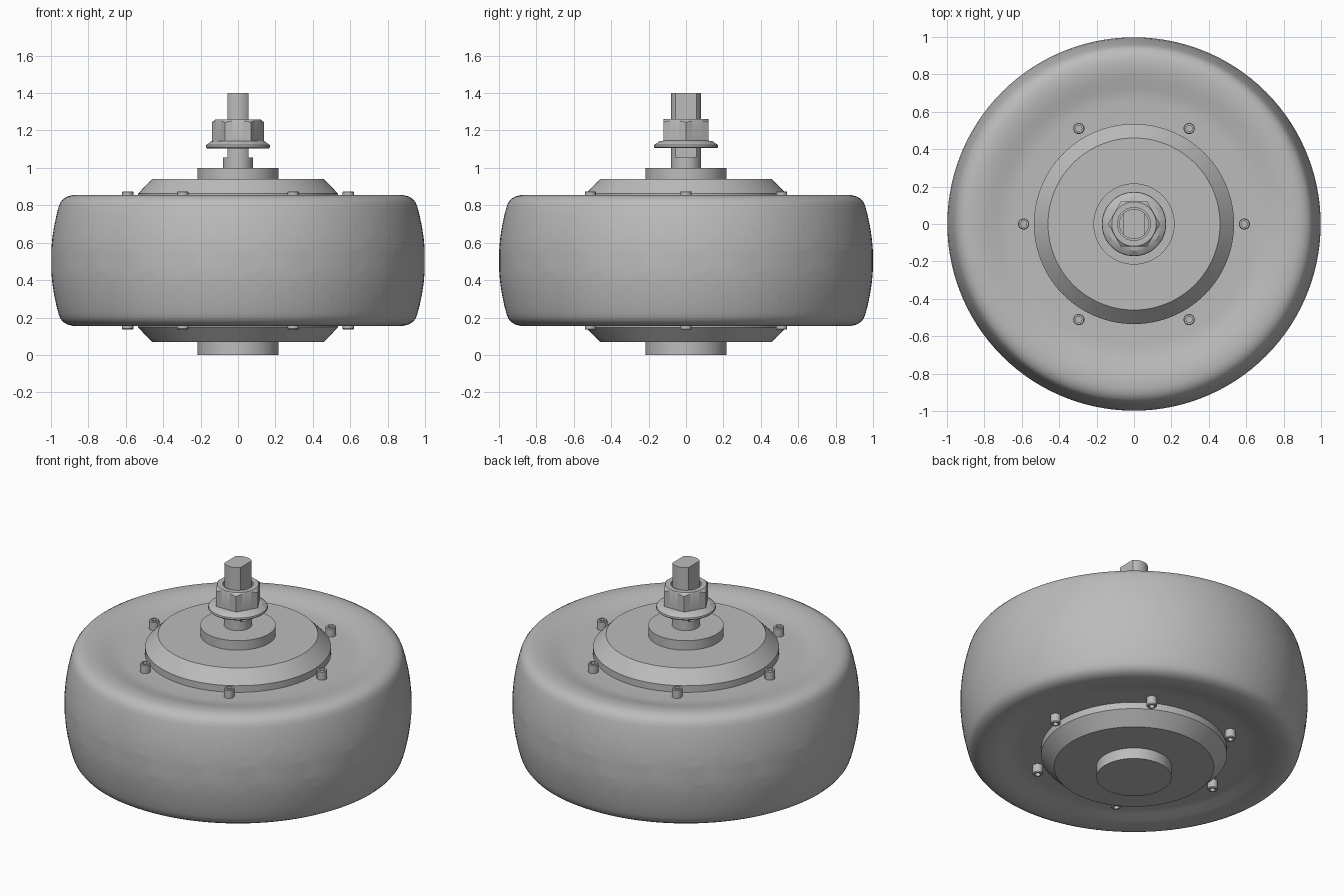
import bpy, bmesh
from math import sin, cos, pi, radians, hypot

cube = bpy.data.objects.get("Cube")
if cube:
    bpy.data.objects.remove(cube, do_unlink=True)

grey = bpy.data.materials.new("plain grey")
grey.use_nodes = True
grey.diffuse_color = (0.5, 0.5, 0.5, 1)
grey.node_tree.nodes["Principled BSDF"].inputs["Base Color"].default_value = (0.5, 0.5, 0.5, 1)

MID = 0.505      # height of the wheel's middle plane
PITCH = 18       # degrees between tread repeats


def finish(name, bm):
    bmesh.ops.recalc_face_normals(bm, faces=bm.faces)
    mesh = bpy.data.meshes.new(name)
    bm.to_mesh(mesh)
    bm.free()
    mesh.materials.append(grey)
    obj = bpy.data.objects.new(name, mesh)
    bpy.context.collection.objects.link(obj)
    return obj


def smooth(obj):
    bpy.ops.object.select_all(action='DESELECT')
    obj.select_set(True)
    bpy.context.view_layer.objects.active = obj
    bpy.ops.object.shade_smooth_by_angle(angle=radians(28))


def spin(name, rows, n=64, closed=False, centre=(0, 0)):
    """Turn a profile; a row is (radius, z) or a function of the angle."""
    bm = bmesh.new()
    rings = []
    for row in rows:
        ring = []
        for i in range(n):
            a = 2 * pi * i / n
            r, z = row(a) if callable(row) else row
            ring.append(bm.verts.new((centre[0] + r * cos(a), centre[1] + r * sin(a), z)))
        rings.append(ring)
    pairs = list(zip(rings, rings[1:]))
    if closed:
        pairs.append((rings[-1], rings[0]))
    else:
        bm.faces.new(rings[0])
        bm.faces.new(rings[-1])
    for lo, hi in pairs:
        for i in range(n):
            j = (i + 1) % n
            bm.faces.new((lo[i], lo[j], hi[j], hi[i]))
    obj = finish(name, bm)
    smooth(obj)
    return obj


def mirrored(profile):
    """Add the lower half of a profile, reflected in the middle plane."""
    return profile + [(r, 2 * MID - z) for r, z in reversed(profile)]


def crown(z):
    return 1 - 0.5 * (z - MID) ** 2


# Tyre
side = [(0.53, 0.82), (0.65, 0.82), (0.69, 0.823), (0.73, 0.831), (0.78, 0.845),
        (0.83, 0.854), (0.88, 0.855), (0.91, 0.848), (0.935, 0.834), (0.95, 0.815)]
tread = [(crown(MID + h), MID + h) for h in (0.285, 0.24, 0.18, 0.12, 0.06)]
tyre = spin("tyre", mirrored(side + tread), 120, closed=True)

# Tread grooves: outlines in (degrees, height) for the upper half
branch = [(6.9, 0.722), (5.5, 0.734), (3.0, 0.684), (0.6, 0.636), (-1.9, 0.648), (-2.3, 0.63),
          (0.1, 0.616), (-0.5, 0.585), (0.7, 0.577), (1.5, 0.608), (2.5, 0.618), (2.4, 0.635)]
path = [(14.8, 0.73), (12.5, 0.675), (10, 0.63), (7, 0.592), (3, 0.56), (-1.5, 0.537), (-6.5, 0.522)]
widths = [0.011, 0.012, 0.011, 0.01, 0.009, 0.007, 0.003]


def ribbon(points, half_widths):
    left, right = [], []
    for i, ((a, z), w) in enumerate(zip(points, half_widths)):
        p, q = points[max(i - 1, 0)], points[min(i + 1, len(points) - 1)]
        da, dz = radians(q[0] - p[0]), q[1] - p[1]
        k = w / hypot(da, dz)
        da, dz = da * k, dz * k
        left.append((a - dz / radians(1), z + da))
        right.append((a + dz / radians(1), z - da))
    return left + right[::-1]


def add_groove(bm, outline, turn):
    inner, outer = [], []
    for a, z in outline:
        t = radians(a + turn - 90)
        for ring, r in ((inner, crown(z) - 0.022), (outer, 1.04)):
            ring.append(bm.verts.new((r * cos(t), r * sin(t), z)))
    caps = [bm.faces.new(inner[::-1]), bm.faces.new(outer)]
    for i in range(len(inner)):
        j = (i + 1) % len(inner)
        bm.faces.new((inner[i], inner[j], outer[j], outer[i]))
    bmesh.ops.triangulate(bm, faces=caps)


cut = bmesh.new()
for outline in (branch, ribbon(path, widths)):
    flipped = [(PITCH / 2 - a, 2 * MID - z) for a, z in outline]
    for k in range(360 // PITCH):
        add_groove(cut, outline, k * PITCH)
        add_groove(cut, flipped, k * PITCH)
cutter = finish("tread_cutter", cut)
cutter.hide_render = True
mod = tyre.modifiers.new("tread", 'BOOLEAN')
mod.operation = 'DIFFERENCE'
mod.solver = 'EXACT'
mod.object = cutter
bpy.context.view_layer.objects.active = tyre
bpy.ops.object.modifier_apply(modifier=mod.name)
bpy.data.objects.remove(cutter, do_unlink=True)
smooth(tyre)

# Motor hub with a collar on each face
spin("hub", mirrored([(0.46, 0.94), (0.535, 0.862), (0.535, 0.8)]), 96)
spin("upper_collar", [(0.217, 0.93), (0.217, 1.0)])
spin("lower_collar", [(0.217, 0.0), (0.217, 0.08)])


# Axle: round at the root, two flats above
def flats(z):
    return lambda a: (min(0.08, 0.0566 / max(abs(cos(a)), 0.01)), z)


spin("axle_root", [(0.08, 0.99), (0.08, 1.055)])
spin("axle", [flats(1.05), flats(1.4)])


# Flanged hexagonal nut with a chamfered top
def hexagon(a):
    return 0.121 / cos(a % (pi / 3) - pi / 6)


spin("flange_nut", [(0.088, 1.105), (0.165, 1.105), (0.172, 1.112), (0.17, 1.122),
                    (0.143, 1.142), lambda a: (hexagon(a), 1.145),
                    lambda a: (hexagon(a), 1.254 - 0.6 * (hexagon(a) - 0.121)),
                    (0.119, 1.26), (0.088, 1.26)], 72, closed=True)

# Six socket screws on each face
for k in range(6):
    spot = (0.59 * cos(k * pi / 3), 0.59 * sin(k * pi / 3))
    for level, flip in (("upper", 1), ("lower", -1)):
        rows = [(0.03, 0.3), (0.03, 0.365), (0.026, 0.37), (0.016, 0.37), (0.016, 0.35)]
        spin(f"{level}_screw_{k + 1}", [(r, MID + flip * h) for r, h in rows], 24, centre=spot)
